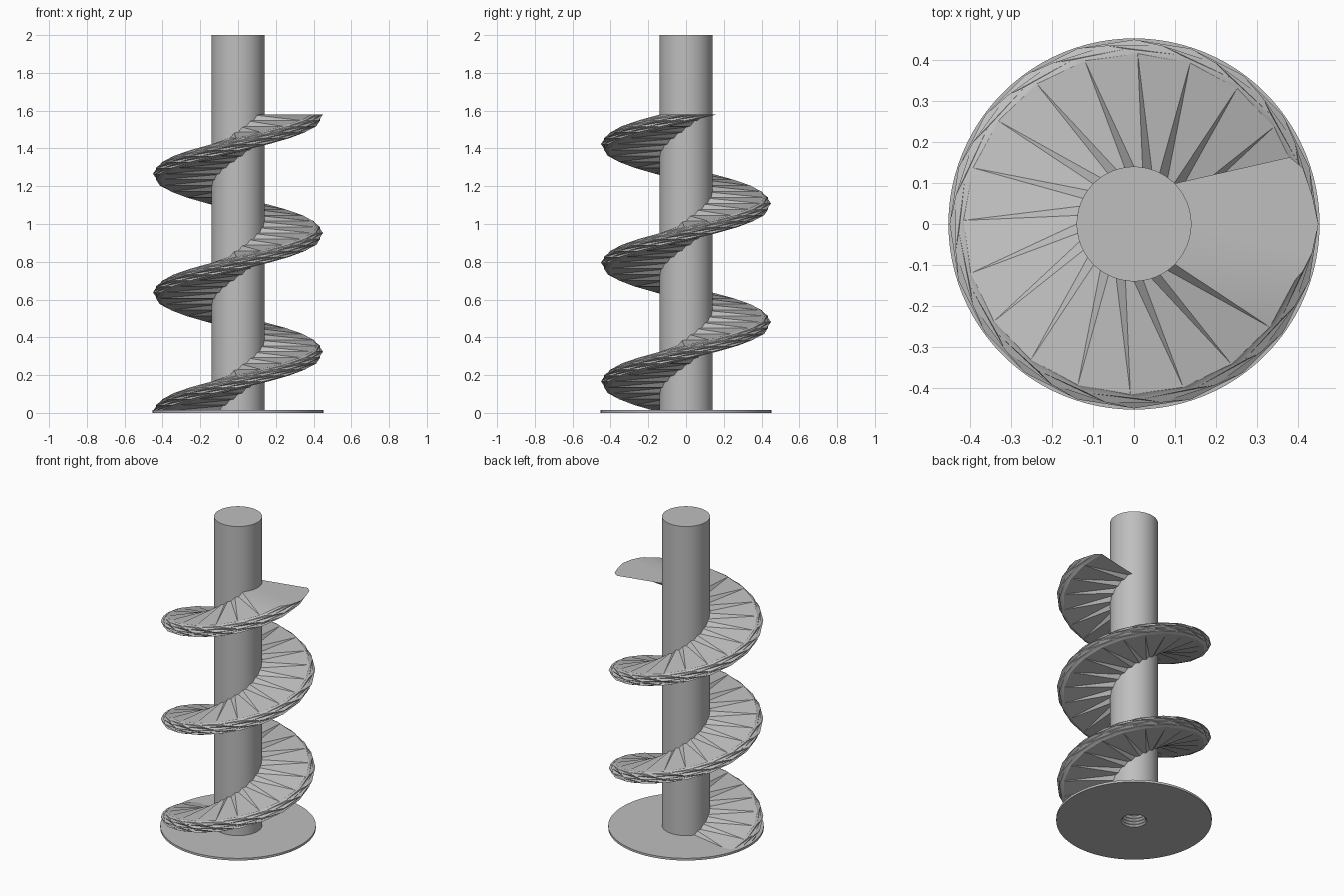
import bpy, bmesh
from math import sin, cos, pi

if "Cube" in bpy.data.objects:
    bpy.data.objects.remove(bpy.data.objects["Cube"], do_unlink=True)

grey = bpy.data.materials.new("light grey")
grey.use_nodes = True
GREY = (0.52, 0.52, 0.52, 1)
grey.diffuse_color = GREY
grey.node_tree.nodes["Principled BSDF"].inputs["Base Color"].default_value = GREY


def finish(name, bm, angle=30):
    bmesh.ops.recalc_face_normals(bm, faces=bm.faces)
    mesh = bpy.data.meshes.new(name)
    bm.to_mesh(mesh)
    bm.free()
    mesh.materials.append(grey)
    obj = bpy.data.objects.new(name, mesh)
    bpy.context.collection.objects.link(obj)
    bpy.ops.object.select_all(action="DESELECT")
    obj.select_set(True)
    bpy.context.view_layer.objects.active = obj
    bpy.ops.object.shade_smooth_by_angle(angle=angle * pi / 180)
    return obj


def lathe(name, profile, closed, sides=96):
    """Spin an (r, z) profile about z; closed joins its ends, otherwise they are capped."""
    bm = bmesh.new()
    rings = [[bm.verts.new((r * cos(2 * pi * i / sides), r * sin(2 * pi * i / sides), z))
              for i in range(sides)] for r, z in profile]
    pairs = list(zip(rings, rings[1:]))
    if closed:
        pairs.append((rings[-1], rings[0]))
    else:
        bm.faces.new(rings[0])
        bm.faces.new(rings[-1])
    for a, b in pairs:
        for i in range(sides):
            j = (i + 1) % sides
            bm.faces.new((a[i], a[j], b[j], b[i]))
    return finish(name, bm)


# Shaft with a threaded socket in its foot
SHAFT_R, HOLE_R, THREAD = 0.14, 0.075, 0.02
profile = [(SHAFT_R, 2), (SHAFT_R, 0)]
for k in range(12):
    profile += [(HOLE_R, k * THREAD), (HOLE_R - 0.01, (k + 0.5) * THREAD)]
lathe("shaft", profile, closed=False)

# Thin base plate around the socket
lathe("base_plate", [(0.453, 0), (0.453, 0.014), (HOLE_R, 0.014), (HOLE_R, 0)], closed=True)

# Screw flight: a rounded wedge section twisted up the shaft
section = [(0.06, -0.072), (0.393, -0.137), (0.412, -0.115), (0.435, -0.07), (0.45, 0),
           (0.435, 0.07), (0.412, 0.137), (0.38, 0.163), (0.06, 0.09), (0.1, 0)]
SLICES, TURNS, BOTTOM, TOP = 50, 2.5, 0.01, 1.58
bm = bmesh.new()
slices = []
for s in range(SLICES + 1):
    t = s / SLICES
    a = pi + 2 * pi * TURNS * t
    z = BOTTOM + (TOP - BOTTOM) * t
    slices.append([bm.verts.new((x * cos(a) - y * sin(a), x * sin(a) + y * cos(a), z))
                   for x, y in section])
bm.faces.new(slices[0])
bm.faces.new(slices[-1])
n = len(section)
for low, high in zip(slices, slices[1:]):
    for i in range(n):
        j = (i + 1) % n
        if i == 0:      # upper face: split so the narrow ribs point at the rim
            bm.faces.new((low[i], low[j], high[i]))
            bm.faces.new((low[j], high[j], high[i]))
        else:
            bm.faces.new((low[i], low[j], high[j]))
            bm.faces.new((low[i], high[j], high[i]))
finish("screw_flight", bm)
